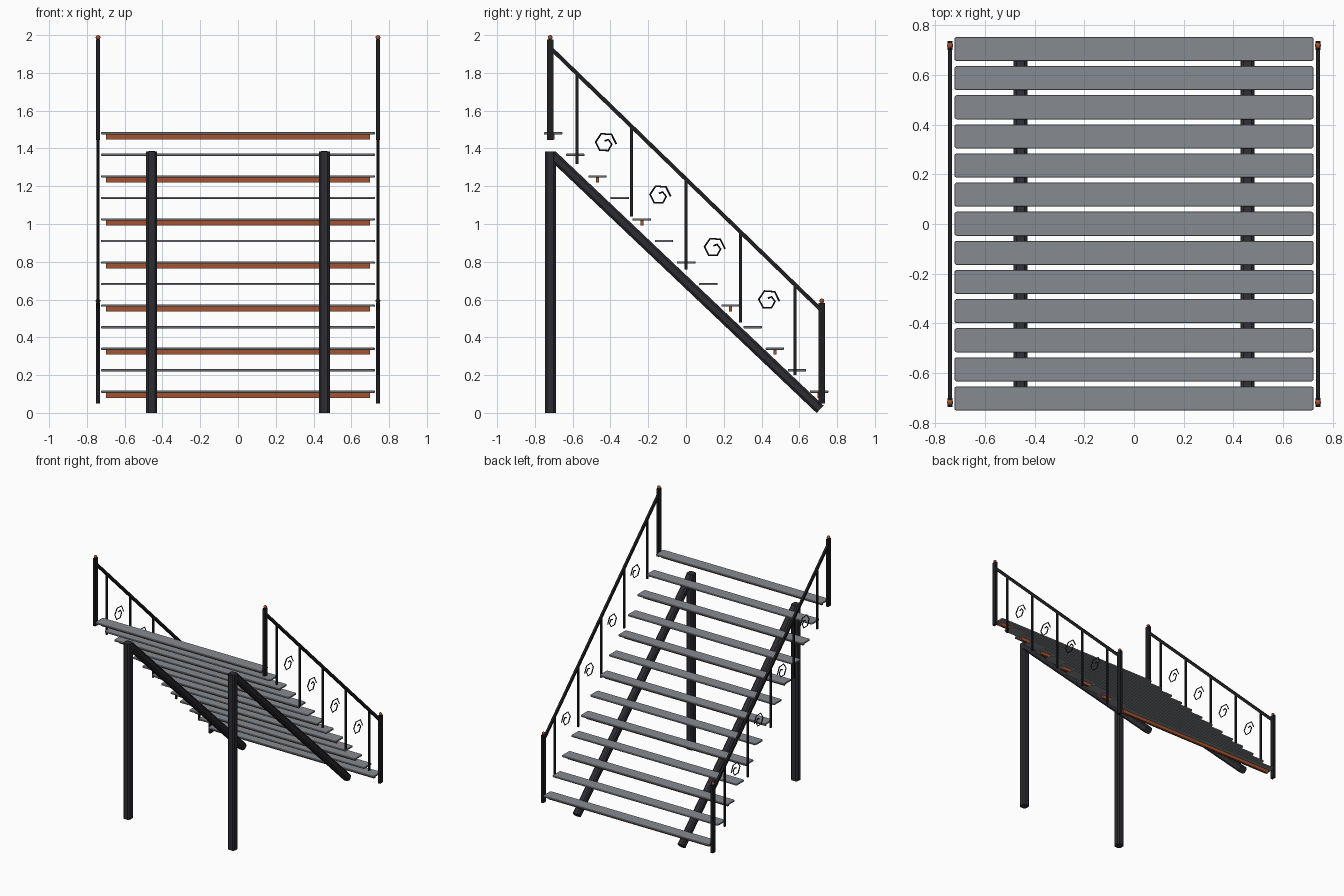
import bpy, bmesh, math
from mathutils import Vector

if "Cube" in bpy.data.objects:
    bpy.data.objects.remove(bpy.data.objects["Cube"], do_unlink=True)


def material(name, rgb):
    m = bpy.data.materials.new(name)
    m.use_nodes = True
    m.diffuse_color = (*rgb, 1)
    bsdf = next(n for n in m.node_tree.nodes if n.type == 'BSDF_PRINCIPLED')
    bsdf.inputs["Base Color"].default_value = (*rgb, 1)
    bsdf.inputs["Roughness"].default_value = 0.7
    return m


GREY = material("grey tread", (0.24, 0.26, 0.285))
RUST = material("rust orange", (0.37, 0.085, 0.03))
FRAME = material("dark frame", (0.026, 0.025, 0.032))
IRON = material("black iron", (0.013, 0.013, 0.015))


def finish(name, bm, mat):
    bmesh.ops.recalc_face_normals(bm, faces=bm.faces)
    mesh = bpy.data.meshes.new(name)
    bm.to_mesh(mesh)
    bm.free()
    mesh.materials.append(mat)
    ob = bpy.data.objects.new(name, mesh)
    bpy.context.collection.objects.link(ob)
    return ob


def beam(name, start, end, width, depth, mat, chamfer=0.0):
    """Bar between two points in a plane of constant x; width is along x."""
    a, b = Vector(start), Vector(end)
    along = (b - a).normalized()
    side = Vector((1, 0, 0))
    up = side.cross(along)
    w, d, c = width / 2, depth / 2, chamfer
    if c:
        outline = [(w, d - c), (w - c, d), (c - w, d), (-w, d - c),
                   (-w, c - d), (c - w, -d), (w - c, -d), (w, c - d)]
    else:
        outline = [(w, d), (-w, d), (-w, -d), (w, -d)]
    bm = bmesh.new()
    rings = [[bm.verts.new(p + side * u + up * v) for u, v in outline] for p in (a, b)]
    n = len(outline)
    for i in range(n):
        j = (i + 1) % n
        bm.faces.new((rings[0][i], rings[0][j], rings[1][j], rings[1][i]))
    for ring in rings:
        bm.faces.new(ring)
    return finish(name, bm, mat)


# Treads, with a support bar under every second one
COUNT = 13
for i in range(COUNT):
    t = i / (COUNT - 1)
    y, z = -0.703 + 1.408 * t, 1.48 - 1.368 * t
    tread = beam(f"tread_{i + 1}", (0, y, z - 0.006), (0, y, z + 0.006),
                 1.448, 0.097, GREY, 0.007)
    bevel = tread.modifiers.new("edge", 'BEVEL')
    bevel.width = 0.002
    bevel.segments = 1
    if i % 2 == 0:
        beam(f"tread_bar_{i + 1}", (0, y, z - 0.032), (0, y, z - 0.006),
             1.40, 0.016, RUST)

# Legs and sloping stringers
for side, s in (("left", 1), ("right", -1)):
    x = 0.457 * s
    beam(f"leg_{side}", (x, -0.718, 0), (x, -0.718, 1.385), 0.058, 0.058, FRAME, 0.012)
    beam(f"stringer_{side}", (x, -0.71, 1.366), (x, 0.71, 0.019), 0.056, 0.054, FRAME, 0.012)


def rail_z(y):
    return 1.92 + (y + 0.705) * (0.555 - 1.92) / 1.41


def scroll(name, x, y, z):
    """Angular spiral ornament swept with a thin square wire."""
    curve = bpy.data.curves.new(name, 'CURVE')
    curve.dimensions = '3D'
    curve.bevel_depth = 0.0048
    curve.bevel_resolution = 0
    curve.use_fill_caps = True
    steps = 9
    spline = curve.splines.new('POLY')
    spline.points.add(steps - 1)
    for i, p in enumerate(spline.points):
        t = i / (steps - 1)
        ang = math.radians(-5 + 475 * t)
        r = 0.058 - 0.012 * t - 0.034 * t ** 3
        p.co = (x, y + r * math.cos(ang), z + r * math.sin(ang), 1)
    ob = bpy.data.objects.new(name, curve)
    ob.data.materials.append(IRON)
    bpy.context.collection.objects.link(ob)


# Railings on both sides
for side, s in (("left", 1), ("right", -1)):
    x = 0.741 * s
    for place, y, z in (("top", -0.719, 1.445), ("bottom", 0.719, 0.05)):
        beam(f"post_{place}_{side}", (x, y, z), (x, y, z + 0.533), 0.019, 0.036, IRON)
        bm = bmesh.new()
        bmesh.ops.create_uvsphere(bm, u_segments=12, v_segments=8, radius=0.0125)
        bmesh.ops.translate(bm, verts=bm.verts, vec=(x, y, z + 0.5425))
        for f in bm.faces:
            f.smooth = True
        finish(f"finial_{place}_{side}", bm, RUST)
    beam(f"handrail_{side}", (x, -0.715, rail_z(-0.715)), (x, 0.71, rail_z(0.71)),
         0.016, 0.021, IRON)
    for i in range(5):
        y = -0.577 + 0.2885 * i
        beam(f"baluster_{i + 1}_{side}", (x, y, 1.318 - 0.2795 * i), (x, y, rail_z(y)),
             0.012, 0.015, IRON)
    for i in range(4):
        scroll(f"scroll_{i + 1}_{side}", x, -0.427 + 0.288 * i, 1.428 - 0.2775 * i)
